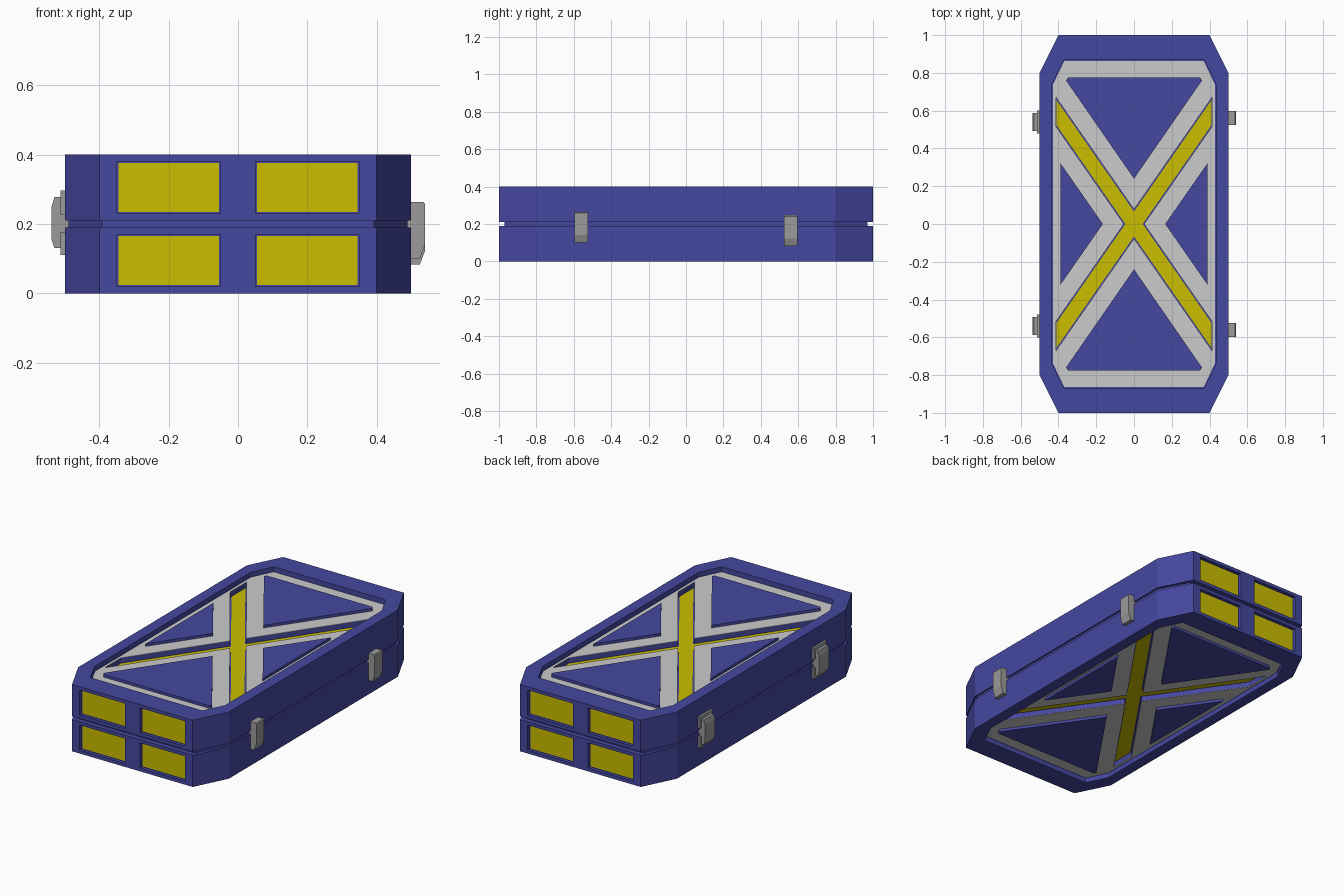
import bpy
import bmesh

if "Cube" in bpy.data.objects:
    bpy.data.objects.remove(bpy.data.objects["Cube"])

MID = 0.2        # height of the seam; all parts are built around it
SLOPE = 1.437    # slope of the diagonal cross


def material(name, rgb):
    m = bpy.data.materials.new(name)
    m.diffuse_color = (*rgb, 1)
    m.use_nodes = True
    m.node_tree.nodes["Principled BSDF"].inputs["Base Color"].default_value = m.diffuse_color
    return m


BLUE = material("blue_shell", (0.06, 0.064, 0.35))
YELLOW = material("yellow_inlay", (0.6, 0.51, 0.0))
PALE = material("pale_grey", (0.75, 0.75, 0.75))
STEEL = material("steel_grey", (0.33, 0.33, 0.33))


def prism(name, outline, a, b, mat=None, axis='Z'):
    """Extrude a 2D outline from a to b along Z (outline x,y) or Y (outline x,z)."""
    place = (lambda u, v, w: (u, v, w)) if axis == 'Z' else (lambda u, v, w: (u, w, v))
    bm = bmesh.new()
    low = [bm.verts.new(place(u, v, a)) for u, v in outline]
    high = [bm.verts.new(place(u, v, b)) for u, v in outline]
    bm.faces.new(low)
    bm.faces.new(high)
    n = len(outline)
    for i in range(n):
        j = (i + 1) % n
        bm.faces.new((low[i], low[j], high[j], high[i]))
    bmesh.ops.recalc_face_normals(bm, faces=bm.faces)
    mesh = bpy.data.meshes.new(name)
    bm.to_mesh(mesh)
    bm.free()
    obj = bpy.data.objects.new(name, mesh)
    bpy.context.collection.objects.link(obj)
    obj.location.z = MID
    if mat:
        mesh.materials.append(mat)
    return obj


def octagon(x, y, cx, cy):
    q = [(x, -y + cy), (x, y - cy), (x - cx, y), (-x + cx, y)]
    return q + [(-u, -v) for u, v in q]


def rect(x0, x1, y0, y1):
    return [(x0, y0), (x1, y0), (x1, y1), (x0, y1)]


def cross(h, e):
    """Outline of the diagonal cross: half height h, arms ending at x = e."""
    half = [(h / SLOPE, 0), (e, SLOPE * e - h), (e, SLOPE * e + h), (0, h),
            (-e, SLOPE * e + h), (-e, SLOPE * e - h)]
    return half + [(-u, -v) for u, v in half]


def cut(obj, cutters):
    for c in cutters:
        m = obj.modifiers.new("cut", 'BOOLEAN')
        m.operation = 'DIFFERENCE'
        m.solver = 'EXACT'
        m.object = c


def mirror(obj, x=False, y=False, z=True):
    m = obj.modifiers.new("mirror", 'MIRROR')
    m.use_axis = (x, y, z)
    m.use_mirror_merge = False


# Cutters for the sunken panel, cross channel and end windows
panel_cut = prism("panel_cutter", octagon(0.433, 0.868, 0.062, 0.127), 0.17, 0.3)
cross_cut = prism("cross_cutter", cross(0.077, 0.414), 0.14, 0.3)
windows = [prism("window_cutter", rect(x - 0.15, x + 0.15, 0.03, 0.18),
                 y - 0.02, y + 0.02, axis='Y') for x in (-0.2, 0.2) for y in (-1, 1)]

# Upper and lower shells
shell = prism("case_shells", octagon(0.5, 1.0, 0.1, 0.2), 0.01, 0.2, BLUE)
cut(shell, [panel_cut, cross_cut] + windows)
mirror(shell)

# Recessed seam between the shells
prism("seam_core", octagon(0.49, 0.97, 0.098, 0.18), -0.012, 0.012, BLUE)

# Pale frame lying in the sunken panel, split by the cross channel
frame = prism("pale_frame", octagon(0.429, 0.863, 0.06, 0.125), 0.17, 0.172, PALE)
cut(frame, [cross_cut])
mirror(frame)

# Raised blue pads between the arms of the frame
end_tri = [(-0.36, 0.76), (0, 0.24), (0.36, 0.76), (0.35, 0.775), (-0.35, 0.775)]
side_tri = [(0.165, 0), (0.388, -0.32), (0.388, 0.32)]
for s, ends in ((1, ("back", "right")), (-1, ("front", "left"))):
    for tri, side in zip((end_tri, side_tri), ends):
        mirror(prism(f"{side}_pads", [(s * u, s * v) for u, v in tri], 0.165, 0.188, BLUE))

# Yellow cross in the channel
mirror(prism("yellow_cross", cross(0.066, 0.41), 0.14, 0.142, YELLOW))

# Yellow window panels on both ends
pane = prism("end_panels", rect(0.055, 0.345, 0.034, 0.176), -0.981, -0.978, YELLOW, 'Y')
mirror(pane, x=True, y=True)

# Bake the modifiers, then drop the cutters
dg = bpy.context.evaluated_depsgraph_get()
dg.update()
for obj in [o for o in bpy.data.objects if o.modifiers]:
    baked = bpy.data.meshes.new_from_object(obj.evaluated_get(dg))
    obj.modifiers.clear()
    obj.data = baked
for c in [panel_cut, cross_cut] + windows:
    bpy.data.objects.remove(c, do_unlink=True)

# Latches on the right side, the rear one sitting slightly lower
for name, y, dz in (("front_latch", -0.56, 0.0), ("rear_latch", 0.56, -0.017)):
    prof = [(0.48, -0.10), (0.525, -0.10), (0.54, -0.06), (0.54, 0.058),
            (0.535, 0.064), (0.48, 0.064)]
    prism(name, [(u, v + dz) for u, v in prof], y - 0.037, y + 0.037, STEEL, 'Y')

# Hinges on the left side: two leaves and a bevelled cover
for name, y in (("front_hinge", -0.54), ("rear_hinge", 0.54)):
    for leaf, z0, z1 in (("upper", 0.027, 0.096), ("lower", -0.09, -0.023)):
        prism(f"{name}_{leaf}_leaf", rect(-0.513, -0.49, z0, z1),
              y - 0.06, y + 0.06, STEEL, 'Y')
    cover = [(-0.505, 0.078), (-0.53, 0.078), (-0.538, 0.05), (-0.538, -0.045),
             (-0.53, -0.07), (-0.505, -0.07)]
    prism(f"{name}_cover", cover, y - 0.048, y + 0.048, STEEL, 'Y')
    prism(f"{name}_pin", rect(-0.51, -0.48, -0.025, 0.03), y - 0.045, y + 0.045, STEEL, 'Y')
